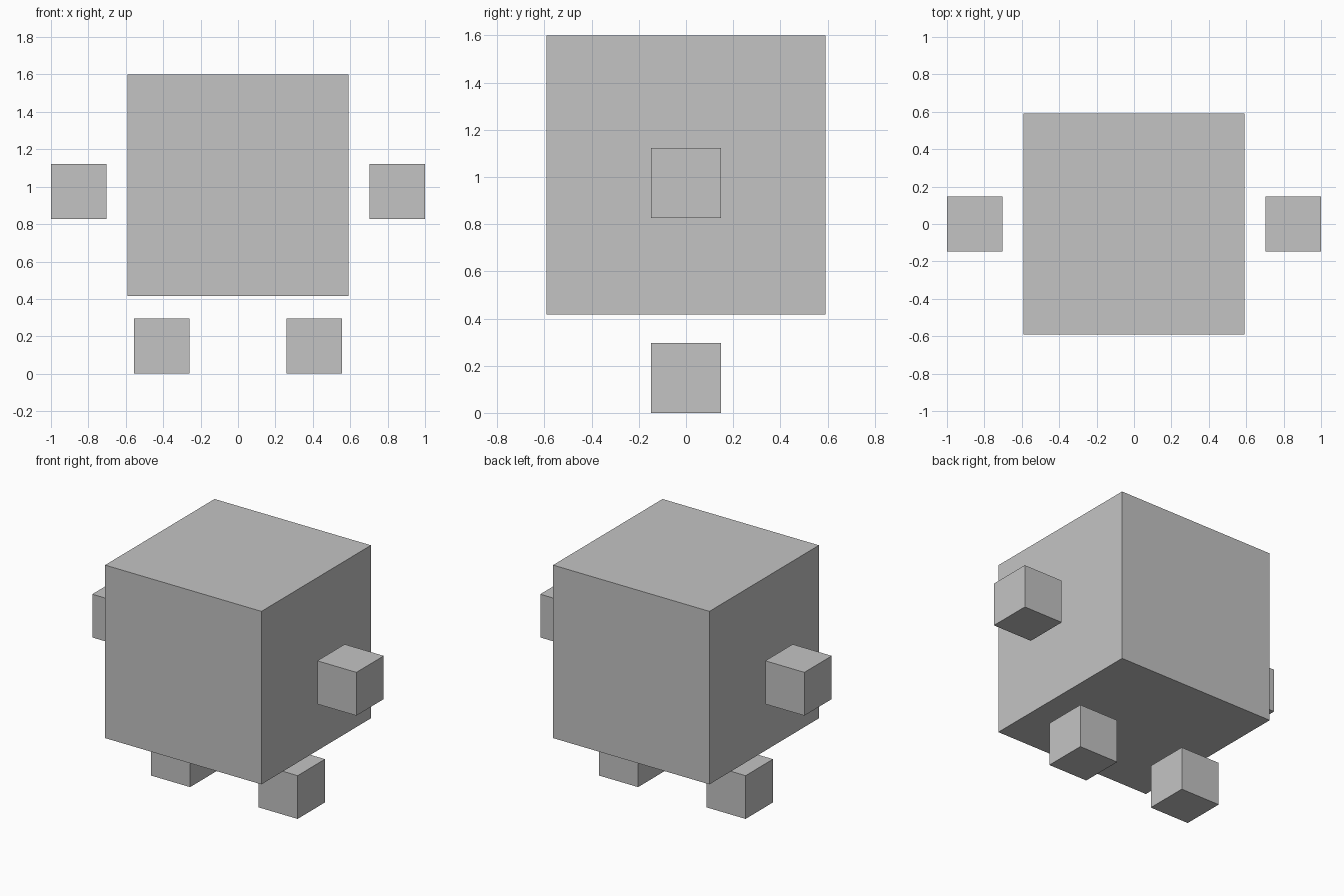
import bpy

# Remove the default cube only
old = bpy.data.objects.get("Cube")
if old:
    bpy.data.objects.remove(old, do_unlink=True)

# Single plain grey material
GREY = (0.55, 0.55, 0.55, 1.0)
grey = bpy.data.materials.new("plain_grey")
grey.use_nodes = True
grey.diffuse_color = GREY
grey.node_tree.nodes["Principled BSDF"].inputs["Base Color"].default_value = GREY

UNIT = 0.296  # edge of a hand or foot cube


def block(name, size, centre):
    """Add a flat-shaded cube with its edge length baked into the mesh."""
    bpy.ops.mesh.primitive_cube_add(size=size, location=centre)
    obj = bpy.context.object
    obj.name = obj.data.name = name
    obj.data.materials.append(grey)
    return obj


# Large floating body
block("body", 4 * UNIT, (0, 0, 1.008))

# Detached hands and feet on both sides
for side, sign in (("left", 1), ("right", -1)):
    block(side + "_hand", UNIT, (sign * 0.852, 0, 0.974))
    block(side + "_foot", UNIT, (sign * 0.407, 0, UNIT / 2))
